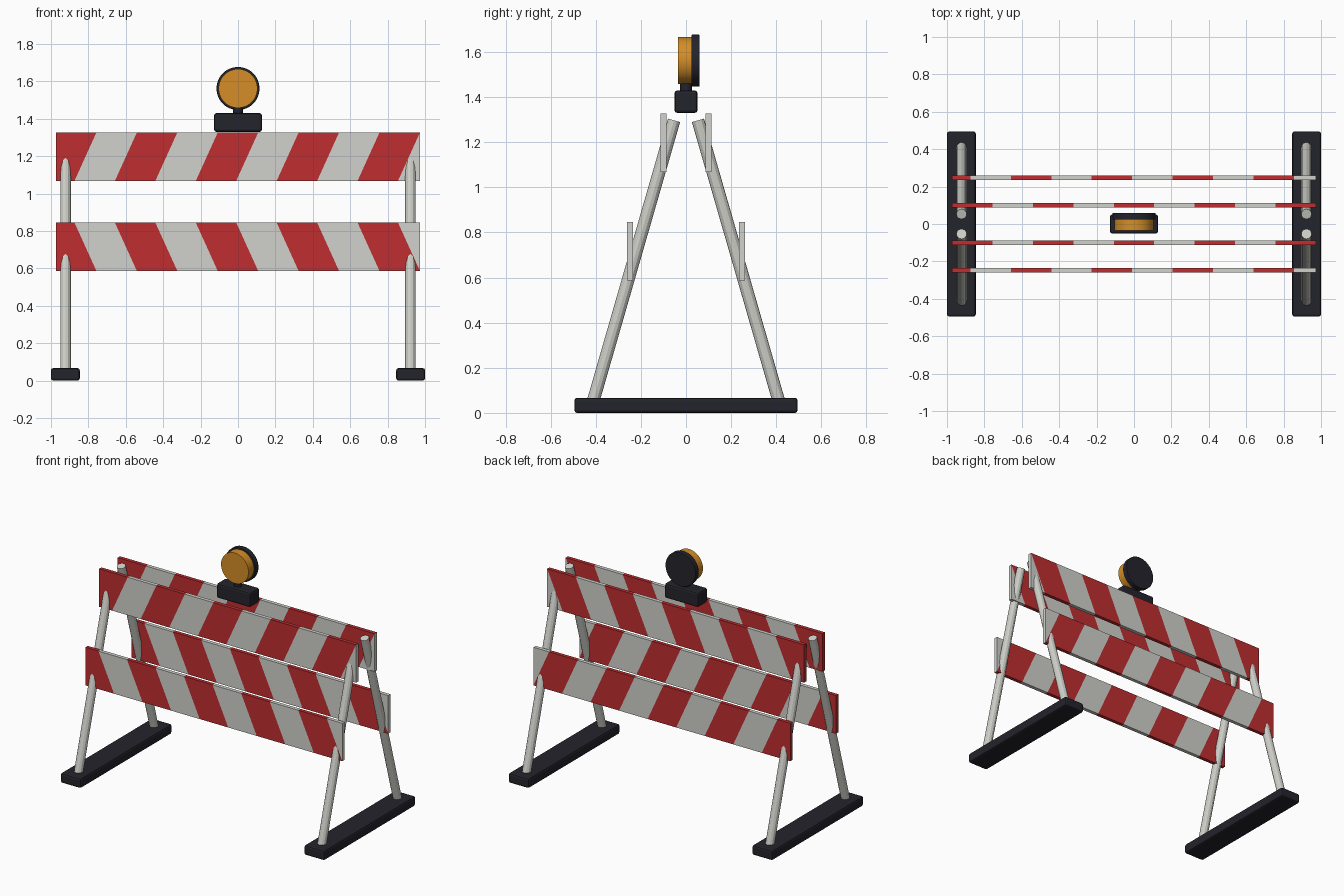
import bpy, bmesh, math
from mathutils import Vector

cube = bpy.data.objects.get("Cube")
if cube:
    bpy.data.objects.remove(cube, do_unlink=True)


def material(name, rgb):
    m = bpy.data.materials.new(name)
    m.use_nodes = True
    m.diffuse_color = (*rgb, 1)
    node = next(n for n in m.node_tree.nodes if n.type == 'BSDF_PRINCIPLED')
    node.inputs["Base Color"].default_value = (*rgb, 1)
    node.inputs["Roughness"].default_value = 0.6
    return m


RED = material("red", (0.52, 0.027, 0.03))
WHITE = material("white", (0.64, 0.64, 0.61))
STEEL = material("post_grey", (0.62, 0.62, 0.58))
DARK = material("dark_plastic", (0.017, 0.017, 0.025))
AMBER = material("amber", (0.66, 0.27, 0.02))


def finish(bm, name, mats):
    mesh = bpy.data.meshes.new(name)
    bm.to_mesh(mesh)
    bm.free()
    obj = bpy.data.objects.new(name, mesh)
    bpy.context.scene.collection.objects.link(obj)
    for m in mats:
        mesh.materials.append(m)
    return obj


def box_mesh(size, centre):
    bm = bmesh.new()
    bmesh.ops.create_cube(bm, size=1)
    bmesh.ops.scale(bm, vec=size, verts=bm.verts)
    bmesh.ops.translate(bm, vec=centre, verts=bm.verts)
    return bm


def rounded_box(name, size, centre, mat, bevel):
    obj = finish(box_mesh(size, centre), name, [mat])
    mod = obj.modifiers.new("bevel", 'BEVEL')
    mod.width = bevel
    mod.segments = 2
    return obj


def rod(name, start, end, radius, sides, mat, smooth=False, bevel=0):
    start, end = Vector(start), Vector(end)
    axis = end - start
    bm = bmesh.new()
    bmesh.ops.create_cone(bm, cap_ends=True, segments=sides, radius1=radius,
                          radius2=radius, depth=axis.length)
    if smooth:
        for f in bm.faces:
            f.smooth = len(f.verts) == 4
        for e in bm.edges:
            e.smooth = all(f.smooth for f in e.link_faces)
    obj = finish(bm, name, [mat])
    obj.rotation_mode = 'QUATERNION'
    obj.rotation_quaternion = axis.to_track_quat('Z', 'Y')
    obj.location = (start + end) / 2
    if bevel:
        mod = obj.modifiers.new("bevel", 'BEVEL')
        mod.width = bevel
        mod.segments = 2
    return obj


LENGTH, HEIGHT, THICK = 1.946, 0.26, 0.025
STRIPE = LENGTH / 9
SLANT = 0.118 / HEIGHT


def striped_board(name, y, z, lean):
    """Board cut through by slanted planes, the bands alternating in colour."""
    bm = box_mesh((LENGTH, THICK, HEIGHT), (0, y, z))
    normal = Vector((1, 0, -lean * SLANT))
    anchor = z + lean * HEIGHT / 2      # edge on which the bands divide evenly
    for i in range(1, 10):
        point = (-LENGTH / 2 + i * STRIPE, y, anchor)
        bmesh.ops.bisect_plane(bm, geom=bm.verts[:] + bm.edges[:] + bm.faces[:],
                               plane_co=point, plane_no=normal)
    for f in bm.faces:
        c = f.calc_center_median()
        u = c.x - lean * SLANT * (c.z - anchor) + LENGTH / 2
        f.material_index = math.floor(u / STRIPE) % 2
    finish(bm, name, [RED, WHITE])


# Striped boards, front and back
for side, label in ((-1, "front"), (1, "back")):
    striped_board(label + "_upper_board", side * 0.1, 1.197, 1)
    striped_board(label + "_lower_board", side * 0.248, 0.716, -1)

# Feet and leaning posts
for sx, xname in ((1, "left"), (-1, "right")):
    rounded_box(xname + "_foot", (0.154, 0.99, 0.067),
                (sx * 0.923, 0, 0.0335), DARK, 0.012)
    for sy, yname in ((-1, "front"), (1, "back")):
        rod(f"{yname}_{xname}_post", (sx * 0.922, sy * 0.415, 0.04),
            (sx * 0.922, sy * 0.053, 1.297), 0.028, 12, STEEL)

# Warning lamp
rounded_box("lamp_battery_box", (0.256, 0.102, 0.1), (0, 0, 1.38), DARK, 0.012)
rod("lamp_neck", (0, 0, 1.42), (0, 0, 1.48), 0.026, 24, DARK, True)
rod("lamp_lens", (0, -0.035, 1.562), (0, 0.03, 1.562), 0.104, 48, AMBER, True)
rod("lamp_housing", (0, 0.024, 1.562), (0, 0.06, 1.562), 0.115, 48, DARK, True, 0.004)
